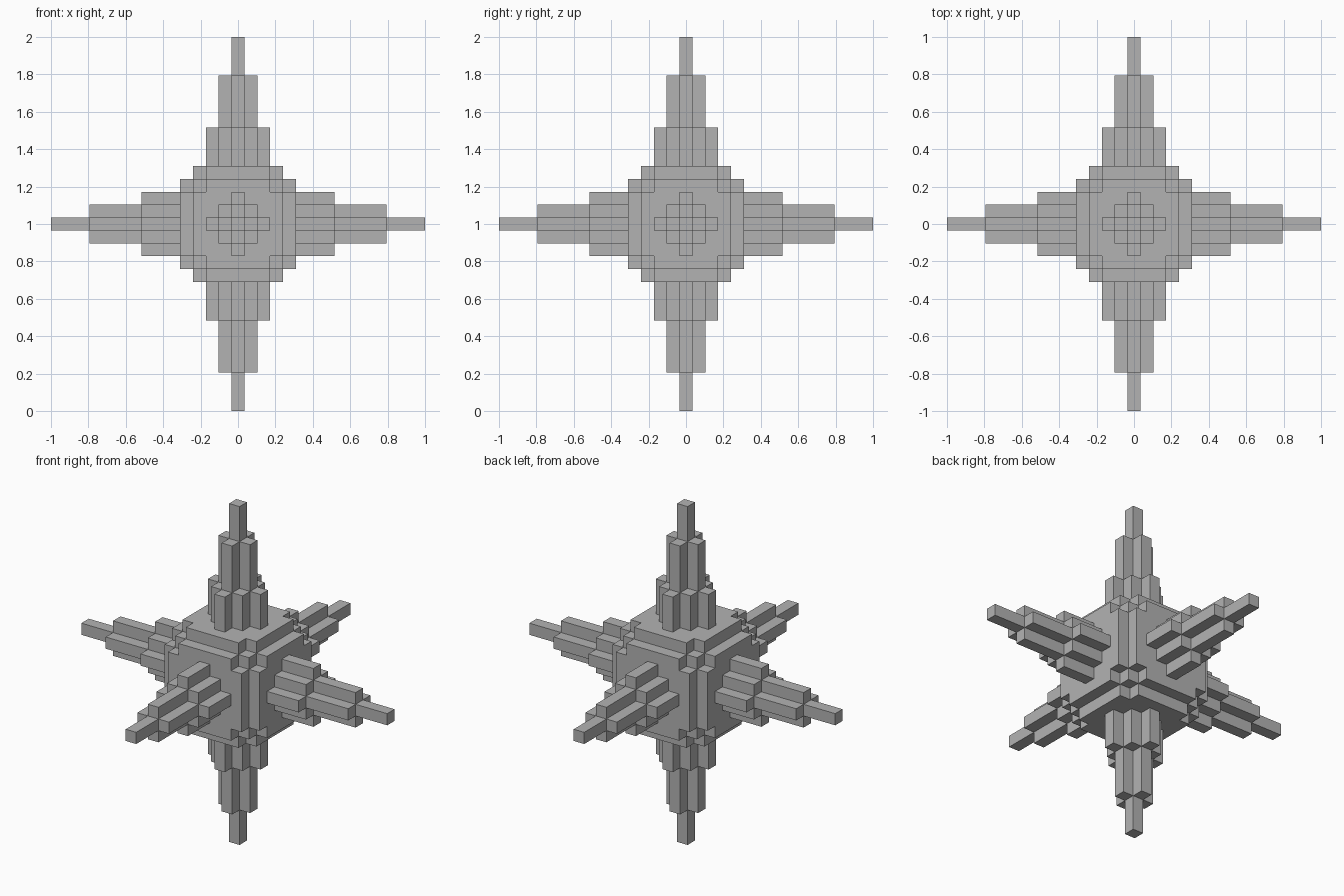
import bpy
import bmesh
from itertools import product
from mathutils import Vector

cube = bpy.data.objects.get("Cube")
if cube:
    bpy.data.objects.remove(cube, do_unlink=True)

HALF = 14                      # blocks from the centre to each spike tip
SIZE = 2 / (2 * HALF + 1)      # edge length of one block
SPIKE_REACH = (14, 11, 7)      # reach of spike columns by distance from the axis


def filled(cell):
    """Whether a block of the star exists at this grid cell."""
    low, mid, high = sorted(abs(c) for c in cell)
    if high <= 3:                                   # cubic core
        return True
    if high == 4 and mid <= 3 and low + mid < 6:    # raised plates, corners cut
        return True
    ring = low + mid                                # stepped spikes
    return ring < len(SPIKE_REACH) and high <= SPIKE_REACH[ring]


def add_face(bm, cell, axis, sign):
    """Add the outer side of a block facing along one axis."""
    middle = Vector(cell)
    middle[axis] += sign / 2
    u, v = Vector(), Vector()
    u[(axis + 1) % 3] = 0.5
    v[(axis + 2) % 3] = 0.5 * sign
    corners = (middle - u - v, middle + u - v, middle + u + v, middle - u + v)
    bm.faces.new([bm.verts.new(p * SIZE + Vector((0, 0, 1))) for p in corners])


# Stepped star: keep only the exposed block sides
bm = bmesh.new()
span = range(-HALF, HALF + 1)
for cell in product(span, span, span):
    if not filled(cell):
        continue
    for axis, sign in product(range(3), (-1, 1)):
        neighbour = list(cell)
        neighbour[axis] += sign
        if not filled(neighbour):
            add_face(bm, cell, axis, sign)

# Merge the block sides into large flat faces
bmesh.ops.remove_doubles(bm, verts=bm.verts, dist=SIZE / 100)
bmesh.ops.dissolve_limit(bm, angle_limit=0.01, verts=bm.verts, edges=bm.edges)

mesh = bpy.data.meshes.new("stepped_star")
bm.to_mesh(mesh)
bm.free()

# Plain grey material
grey = bpy.data.materials.new("plain_grey")
grey.use_nodes = True
colour = (0.45, 0.45, 0.45, 1)
grey.diffuse_color = colour
grey.node_tree.nodes["Principled BSDF"].inputs["Base Color"].default_value = colour
mesh.materials.append(grey)

star = bpy.data.objects.new("stepped_star", mesh)
bpy.context.collection.objects.link(star)
